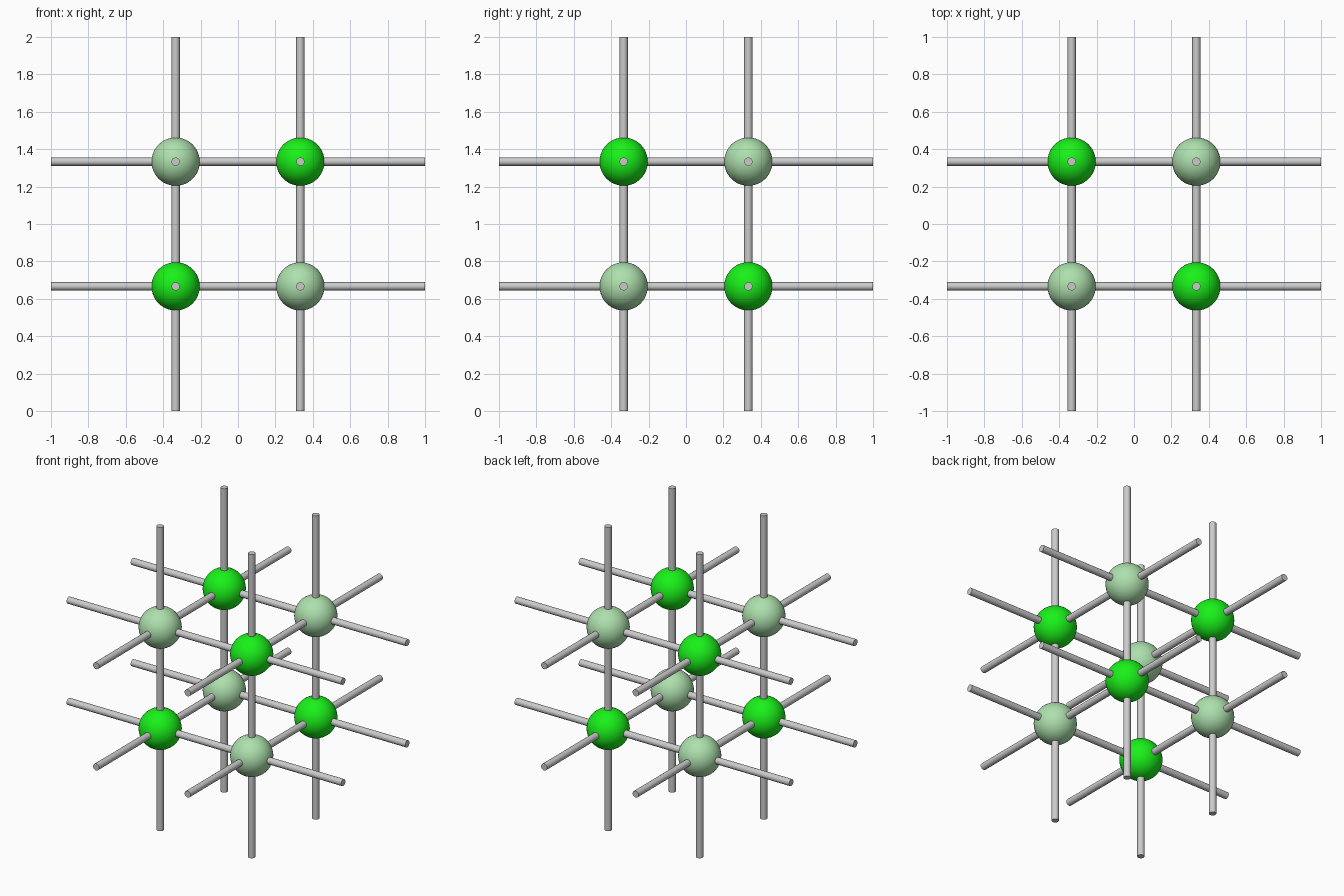
import bpy
from math import pi

if "Cube" in bpy.data.objects:
    bpy.data.objects.remove(bpy.data.objects["Cube"])

A = 1 / 3          # lattice half spacing
ROD_R = 0.022
BALL_R = 0.129
CZ = 1.0           # height of the lattice centre


def material(name, colour):
    m = bpy.data.materials.new(name)
    m.diffuse_color = colour
    m.use_nodes = True
    m.node_tree.nodes["Principled BSDF"].inputs["Base Color"].default_value = m.diffuse_color
    return m


bright = material("bright_green", (0.01, 0.88, 0.01, 1))
pale = material("pale_green", (0.42, 0.75, 0.42, 1))


def rod(name, loc, rot):
    bpy.ops.mesh.primitive_cylinder_add(vertices=24, radius=ROD_R, depth=2,
                                        location=loc, rotation=rot)
    bpy.context.object.name = name
    bpy.ops.object.shade_smooth_by_angle()


def ball(name, loc, mat):
    bpy.ops.mesh.primitive_uv_sphere_add(segments=48, ring_count=24,
                                         radius=BALL_R, location=loc)
    ob = bpy.context.object
    ob.name = name
    ob.data.materials.append(mat)
    bpy.ops.object.shade_smooth()


# Four full-length rods along each axis
for a in (-A, A):
    for b in (-A, A):
        rod("rod_x", (0, a, CZ + b), (0, pi / 2, 0))
        rod("rod_y", (a, 0, CZ + b), (pi / 2, 0, 0))
        rod("rod_z", (a, b, CZ), (0, 0, 0))

# Balls at the crossings, alternating colour
for sx in (-1, 1):
    for sy in (-1, 1):
        for sz in (-1, 1):
            is_bright = sx * sy * sz < 0
            ball("bright_ball" if is_bright else "pale_ball",
                 (sx * A, sy * A, CZ + sz * A), bright if is_bright else pale)
